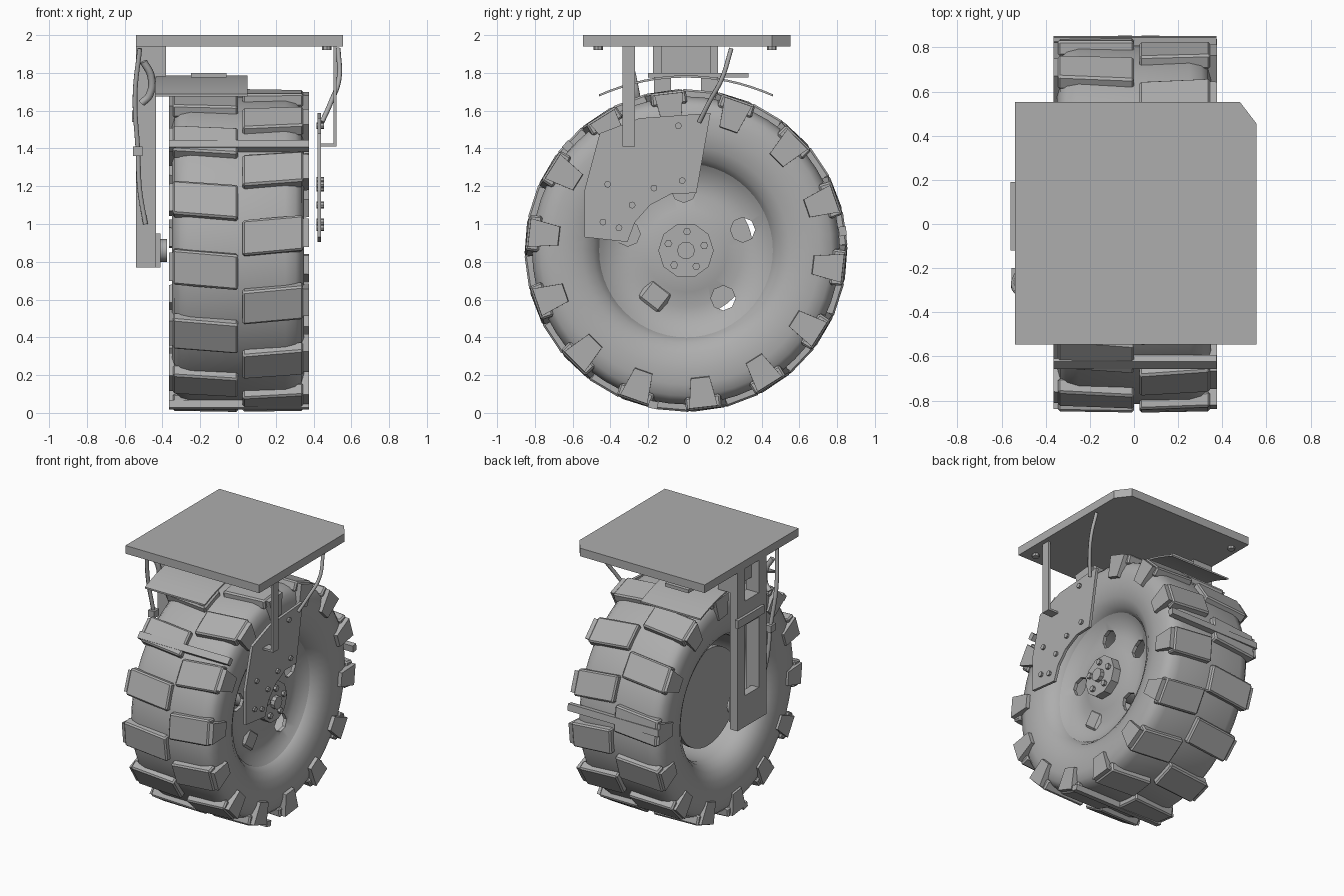
import bpy, bmesh, math
from mathutils import Vector, Matrix

if "Cube" in bpy.data.objects:
    bpy.data.objects.remove(bpy.data.objects["Cube"])

AXLE_Z = 0.86
LUGS = 14

grey = bpy.data.materials.new("plain grey")
grey.use_nodes = True
grey.diffuse_color = (0.42, 0.42, 0.42, 1)
grey.node_tree.nodes["Principled BSDF"].inputs["Base Color"].default_value = (0.42, 0.42, 0.42, 1)


def finish(name, bm, smooth=None, bevel=0):
    bmesh.ops.recalc_face_normals(bm, faces=bm.faces)
    mesh = bpy.data.meshes.new(name)
    bm.to_mesh(mesh)
    bm.free()
    mesh.materials.append(grey)
    obj = bpy.data.objects.new(name, mesh)
    bpy.context.collection.objects.link(obj)
    if bevel:
        mod = obj.modifiers.new("bevel", "BEVEL")
        mod.width, mod.segments = bevel, 1
    if smooth:
        bpy.ops.object.select_all(action="DESELECT")
        obj.select_set(True)
        bpy.context.view_layer.objects.active = obj
        bpy.ops.object.shade_smooth_by_angle(angle=math.radians(smooth))
    return obj


def add_box(bm, lo, hi):
    size = [b - a for a, b in zip(lo, hi)]
    mid = [(a + b) / 2 for a, b in zip(lo, hi)]
    bmesh.ops.create_cube(bm, size=1, matrix=Matrix.Translation(mid) @ Matrix.Diagonal((*size, 1)))


def boxes(name, *spans):
    bm = bmesh.new()
    for lo, hi in spans:
        add_box(bm, lo, hi)
    return finish(name, bm)


def add_rod(bm, x0, x1, y, z, r, sides):
    # Cylinder lying along x
    m = Matrix.Translation(((x0 + x1) / 2, y, z)) @ Matrix.Rotation(math.pi / 2, 4, "Y")
    bmesh.ops.create_cone(bm, cap_ends=True, segments=sides, radius1=r, radius2=r,
                          depth=x1 - x0, matrix=m)


def prism(name, outline, a, b, place, smooth=None):
    # Extrude a 2D outline between depths a and b
    bm = bmesh.new()
    low = [bm.verts.new(place(u, v, a)) for u, v in outline]
    high = [bm.verts.new(place(u, v, b)) for u, v in outline]
    bm.faces.new(low)
    bm.faces.new(high)
    for i in range(len(low)):
        j = (i + 1) % len(low)
        bm.faces.new((low[i], low[j], high[j], high[i]))
    return finish(name, bm, smooth)


def polar(x, r, deg):
    a = math.radians(deg)
    return Vector((x, r * math.cos(a), AXLE_Z + r * math.sin(a)))


def lathe(name, profile, smooth=35, closed=True):
    bm = bmesh.new()
    verts = [bm.verts.new(polar(x, r, 0)) for x, r in profile]
    ends = verts + verts[:1] if closed else verts
    edges = [bm.edges.new(pair) for pair in zip(ends, ends[1:])]
    bmesh.ops.spin(bm, geom=verts + edges, cent=(0, 0, AXLE_Z), axis=(1, 0, 0),
                   angle=math.tau, steps=56)
    bmesh.ops.remove_doubles(bm, verts=bm.verts, dist=0.0005)
    return finish(name, bm, smooth)


def tube(name, points, radius):
    curve = bpy.data.curves.new(name, "CURVE")
    curve.dimensions = "3D"
    curve.bevel_depth, curve.bevel_resolution, curve.use_fill_caps = radius, 1, True
    spline = curve.splines.new("BEZIER")
    spline.bezier_points.add(len(points) - 1)
    for bp, co in zip(spline.bezier_points, points):
        bp.co = co
        bp.handle_left_type = bp.handle_right_type = "AUTO"
    curve.materials.append(grey)
    obj = bpy.data.objects.new(name, curve)
    bpy.context.collection.objects.link(obj)


# Tyre carcass, open through the middle
side = [(0.25, 0.815), (0.305, 0.80), (0.335, 0.77), (0.35, 0.71), (0.35, 0.63), (0.335, 0.55),
        (0.30, 0.49), (0.25, 0.455), (0.2, 0.44)]
lathe("tyre", [(x, r) for x, r in side] + [(-x, r) for x, r in reversed(side)])

# Thin dished wheel face, pierced by round windows
face = [(0.265, 0.46), (0.25, 0.44), (0.215, 0.38), (0.205, 0.3), (0.225, 0.22), (0.24, 0.15), (0.24, 0)]
rim = lathe("wheel_face", face + [(x - 0.025, r) for x, r in reversed(face)], closed=False)
bm = bmesh.new()
for deg in (20, 92, 164, 308):
    p = polar(0, 0.32, deg)
    add_rod(bm, 0.0, 0.4, p.y, p.z, 0.066, 8)
cutter = finish("window_cutter", bm)
cutter.hide_render = True
mod = rim.modifiers.new("windows", "BOOLEAN")
mod.operation, mod.object, mod.solver = "DIFFERENCE", cutter, "EXACT"
bpy.ops.object.select_all(action="DESELECT")
rim.select_set(True)
bpy.context.view_layer.objects.active = rim
bpy.ops.object.modifier_apply(modifier="windows")
bpy.data.objects.remove(cutter)

# Brake drum behind the wheel face, smaller than the tyre opening
bm = bmesh.new()
add_rod(bm, -0.18, -0.14, 0, AXLE_Z, 0.355, 48)
add_rod(bm, -0.15, 0.22, 0, AXLE_Z, 0.1, 16)
finish("brake_drum", bm, 35)

# Raised cover in place of the fifth window
bm = bmesh.new()
bmesh.ops.create_cube(bm, size=1, matrix=Matrix.Translation(polar(0.195, 0.29, 236))
                      @ Matrix.Rotation(math.radians(-38), 4, "X") @ Matrix.Diagonal((0.06, 0.15, 0.14, 1)))
finish("window_cover", bm, bevel=0.02)

# Hub, axle end and wheel nuts
bm = bmesh.new()
add_rod(bm, 0.2, 0.3, 0, AXLE_Z, 0.147, 10)
add_rod(bm, 0.29, 0.33, 0, AXLE_Z, 0.047, 10)
for k in range(5):
    p = polar(0, 0.1, 15 + 72 * k)
    add_rod(bm, 0.29, 0.32, p.y, p.z, 0.021, 6)
finish("hub", bm)

# Tread lugs: a skewed block and a shoulder flap, staggered on each half
CORNERS = [(0, 1, 3, 2), (4, 6, 7, 5), (0, 4, 5, 1), (2, 3, 7, 6), (0, 2, 6, 4), (1, 5, 7, 3)]


def add_wedge(bm, inner, outer, deg, low_half, high_half, skew):
    # inner and outer give x, low radius and high radius at each end
    vs = []
    for (x, low, high), shift in ((inner, 0), (outer, skew)):
        for r, spread in ((low, low_half), (high, high_half)):
            for s in (-1, 1):
                vs.append(bm.verts.new(polar(x, r, deg + shift + s * spread)))
    for f in CORNERS:
        bm.faces.new([vs[i] for i in f])


for name, sgn, phase, start, edge in (("left_lugs", 1, 174.5, 0.025, 0.376),
                                      ("right_lugs", -1, 187, 0.0, 0.365)):
    blocks, flaps = bmesh.new(), bmesh.new()
    for k in range(LUGS):
        deg = phase + 360 / LUGS * k
        add_wedge(blocks, (sgn * start, 0.79, 0.856), (sgn * 0.345, 0.78, 0.85), deg + 1, 7, 6.3, -2)
        add_wedge(flaps, (sgn * 0.3, 0.67, 0.84), (sgn * edge, 0.68, 0.838), deg - 1, 4.2, 5.2, 0)
    finish(name, blocks, bevel=0.01)
    finish(name.replace("lugs", "shoulder_flaps"), flaps)

# Three cross bars on the tread
bm = bmesh.new()
for deg in (138.5, 258, 7):
    m = Matrix.Translation(polar(0.005, 0.835, deg)) @ Matrix.Rotation(math.radians(deg), 4, "X")
    bmesh.ops.create_cube(bm, size=1, matrix=m @ Matrix.Diagonal((0.74, 0.04, 0.05, 1)))
finish("tread_bars", bm)

# Table top with one clipped corner
prism("table_top", [(-0.54, -0.545), (0.555, -0.545), (0.555, 0.455), (0.48, 0.553), (-0.54, 0.553)],
      1.94, 2.0, lambda u, v, d: (u, v, d))
bm = bmesh.new()
for x, y in ((0.47, -0.465), (-0.47, 0.455)):
    bmesh.ops.create_cone(bm, cap_ends=True, segments=8, radius1=0.025, radius2=0.025,
                          depth=0.03, matrix=Matrix.Translation((x, y, 1.935)))
finish("table_bolts", bm)

# Slotted leg on the right, with its axle block and upper mount
boxes("slotted_leg", ((-0.54, -0.17, 0.77), (-0.435, -0.08, 1.94)), ((-0.54, 0.08, 0.77), (-0.48, 0.17, 1.94)),
      ((-0.54, -0.08, 0.77), (-0.48, 0.08, 1.0)), ((-0.54, -0.08, 1.52), (-0.44, 0.08, 1.7)))
boxes("upper_mount", ((-0.53, -0.175, 1.78), (-0.38, -0.13, 1.94)), ((-0.53, 0.13, 1.78), (-0.38, 0.17, 1.94)),
      ((-0.48, -0.13, 1.8), (-0.43, 0.13, 1.94)))
boxes("axle_block", ((-0.5, -0.08, 0.77), (-0.41, 0.08, 0.95)))
bm = bmesh.new()
add_rod(bm, -0.43, -0.375, 0, AXLE_Z, 0.06, 12)
finish("axle_stub", bm, 35)

# Arched mudguard above the tyre
steps = [i / 8 - 1 for i in range(17)]
arch = [(0.46 * t, 1.775 - 0.1 * t * t) for t in steps]
prism("mudguard", arch + [(y, z + 0.012) for y, z in reversed(arch)], -0.44, 0.05,
      lambda u, v, d: (d, u, v), 35)
boxes("mudguard_rib", ((-0.25, -0.2, 1.775), (-0.06, 0.33, 1.8)))

# Shield plate with bolts on the left
plate = [(-0.457, 1.48), (-0.246, 1.56), (0.13, 1.587), (0.055, 1.164), (-0.077, 1.16),
         (-0.19, 1.10), (-0.27, 1.01), (-0.31, 0.905), (-0.537, 0.93), (-0.537, 1.18)]
prism("shield_plate", plate, 0.42, 0.44, lambda u, v, d: (d, u, v))
bm = bmesh.new()
for y, z in ((-0.04, 1.52), (-0.02, 1.23), (-0.17, 1.19), (-0.415, 1.21), (-0.285, 1.1),
             (-0.44, 1.01), (-0.355, 0.98)):
    add_rod(bm, 0.415, 0.455, y, z, 0.018, 8)
finish("plate_bolts", bm)

# Strut and curved lever joining the plate to the table
boxes("strut", ((0.505, -0.335, 1.41), (0.522, -0.27, 1.94)), ((0.44, -0.335, 1.41), (0.522, -0.27, 1.425)))
tube("curved_lever", [(0.53, 0.24, 1.93), (0.535, 0.19, 1.77), (0.49, 0.12, 1.64), (0.445, 0.07, 1.54)], 0.013)

# Hoses and clamp beside the slotted leg
tube("upper_hose", [(-0.52, -0.32, 1.93), (-0.545, -0.28, 1.68), (-0.53, -0.23, 1.39)], 0.014)
tube("lower_hose", [(-0.53, -0.23, 1.39), (-0.52, -0.21, 1.18), (-0.49, -0.19, 1.0)], 0.014)
boxes("hose_clamp", ((-0.555, -0.26, 1.36), (-0.505, -0.2, 1.41)))
boxes("side_rail", ((-0.56, -0.12, 1.54), (-0.535, 0.19, 1.6)))
tube("looped_hose", [(-0.5, -0.3, 1.86), (-0.46, -0.28, 1.78), (-0.47, -0.26, 1.68), (-0.51, -0.25, 1.64)], 0.02)
